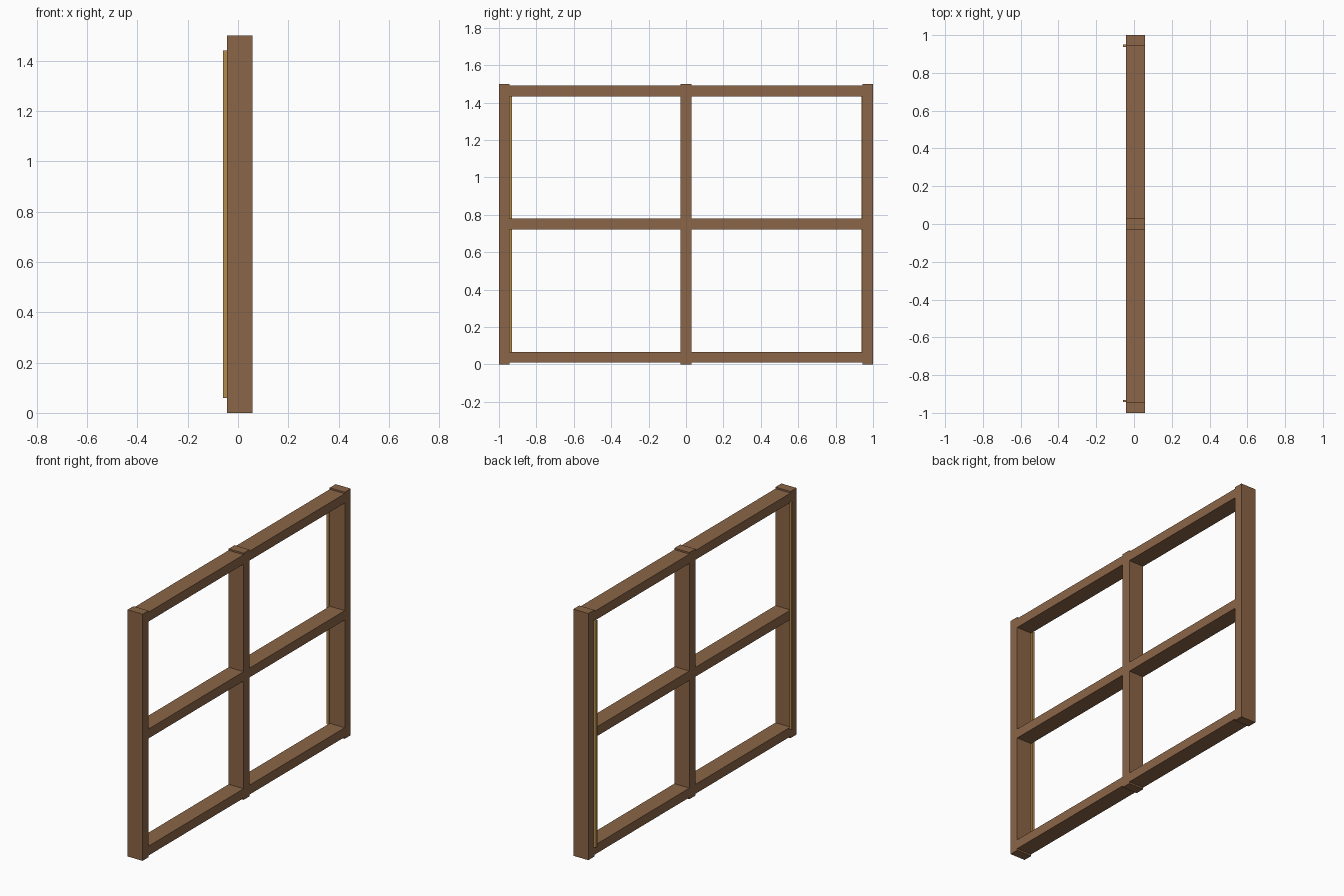
import bpy

cube = bpy.data.objects.get("Cube")
if cube:
    bpy.data.objects.remove(cube, do_unlink=True)


def make_material(name, rgb):
    mat = bpy.data.materials.new(name)
    mat.use_nodes = True
    colour = (*rgb, 1.0)
    mat.diffuse_color = colour
    mat.node_tree.nodes["Principled BSDF"].inputs["Base Color"].default_value = colour
    return mat


wood = make_material("brown wood", (0.26, 0.13, 0.063))
brass = make_material("golden strip", (0.46, 0.26, 0.07))


def box(name, x, y, z, mat):
    """Box from (min, max) ranges on each axis."""
    bpy.ops.mesh.primitive_cube_add(size=1)
    obj = bpy.context.object
    obj.name = name
    obj.data.name = name
    for v in obj.data.vertices:
        v.co = [lo if c < 0 else hi for c, (lo, hi) in zip(v.co, (x, y, z))]
    obj.data.materials.append(mat)
    return obj


BACK, FACE, FRONT = -0.059, -0.043, 0.058   # strip back, frame back, frame front
HEIGHT, HALF = 1.5, 0.0285                  # post height, half timber width
INNER = 1 - 2 * HALF                        # inner edge of the outer posts

# Upright posts
for name, y in (("right_post", -1 + HALF), ("centre_post", 0), ("left_post", 1 - HALF)):
    box(name, (FACE, FRONT), (y - HALF, y + HALF), (0, HEIGHT), wood)

# Horizontal rails, one on each side of the centre post
for name, z in (("bottom_rail", 0.039), ("middle_rail", 0.751), ("top_rail", 1.462)):
    for side, y in (("right", (-INNER, -HALF)), ("left", (HALF, INNER))):
        box(f"{name}_{side}", (FACE, FRONT), y, (z - HALF, z + HALF), wood)

# Thin vertical strips behind the outer posts
for name, y in (("right_strip", -0.937), ("left_strip", 0.943)):
    box(name, (BACK, FACE), (y - 0.006, y + 0.006), (0.06, 1.44), brass)
